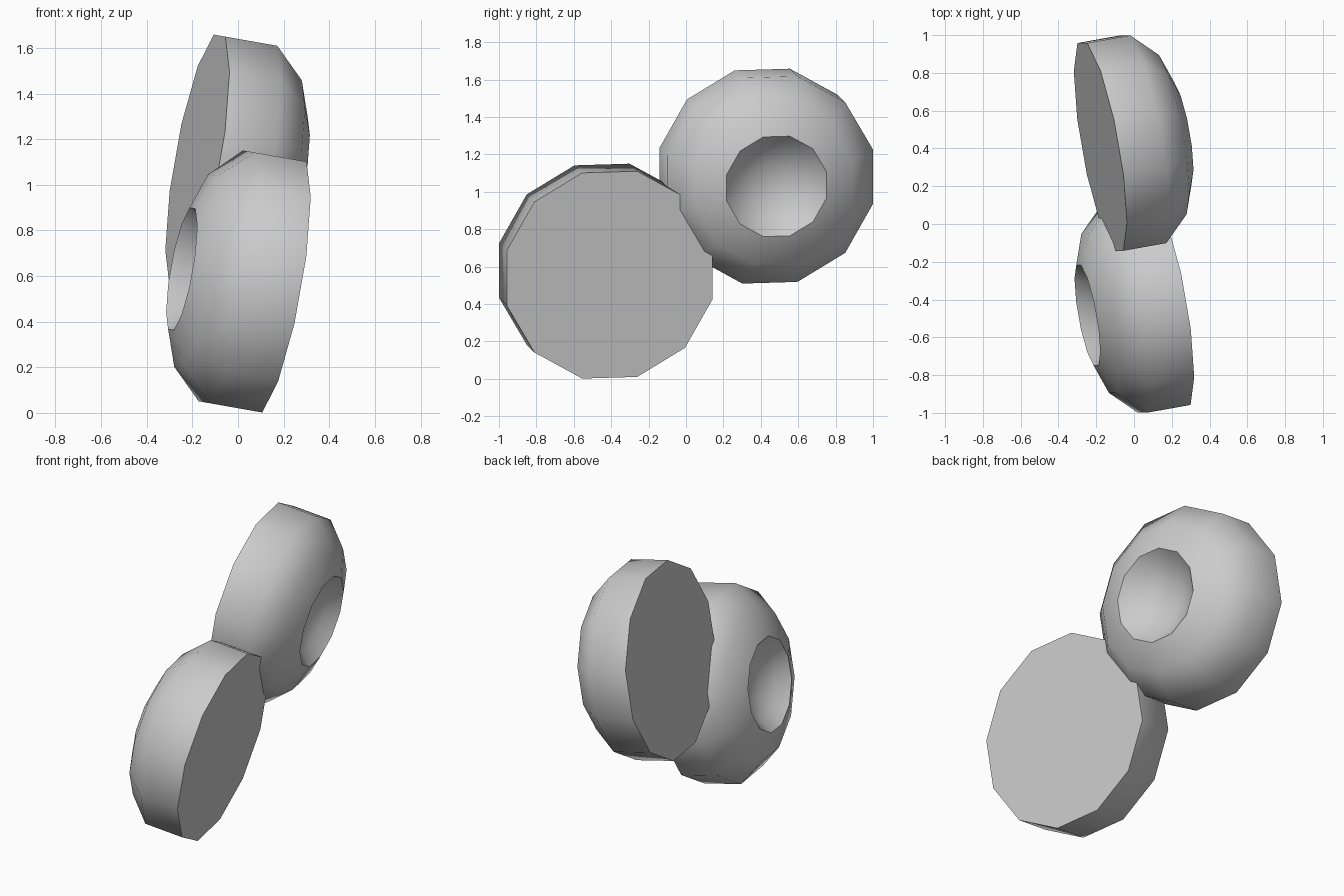
import bpy, bmesh, math
from mathutils import Matrix, Vector

if "Cube" in bpy.data.objects:
    bpy.data.objects.remove(bpy.data.objects["Cube"])

SIDES = 12
# (depth behind the flat face, radius): wall, rounded shoulder, dimple
PROFILE = [(0, .578), (.235, .578), (.375, .443), (.438, .28), (.37, .215), (.32, .11)]
TILT = Matrix.Rotation(math.radians(10), 4, 'Y') @ Matrix.Rotation(math.radians(10), 4, 'Z')


def make_disc(name, matrix):
    bm = bmesh.new()
    rings = []
    for depth, r in PROFILE:
        angles = [math.radians(15 + 360 / SIDES * i) for i in range(SIDES)]
        rings.append([bm.verts.new((-depth, r * math.cos(a), r * math.sin(a))) for a in angles])
    for a, b in zip(rings, rings[1:]):
        for i in range(SIDES):
            j = (i + 1) % SIDES
            bm.faces.new((a[i], a[j], b[j], b[i]))
    # flat face
    bm.faces.new(rings[0])
    # bottom of the dimple
    tip = bm.verts.new((-.305, 0, 0))
    for i in range(SIDES):
        bm.faces.new((rings[-1][i], rings[-1][(i + 1) % SIDES], tip))
    bmesh.ops.recalc_face_normals(bm, faces=bm.faces)
    mesh = bpy.data.meshes.new(name)
    bm.to_mesh(mesh)
    bm.free()
    obj = bpy.data.objects.new(name, mesh)
    bpy.context.collection.objects.link(obj)
    obj.matrix_world = matrix
    bpy.ops.object.select_all(action='DESELECT')
    obj.select_set(True)
    bpy.context.view_layer.objects.active = obj
    bpy.ops.object.shade_smooth_by_angle(angle=math.radians(60))
    return obj


# two overlapping discs facing opposite ways
centre = Vector((.178, -.408, .556))
make_disc("lower_disc", Matrix.Translation(centre) @ TILT)
upper = Vector((-centre.x, -centre.y, 1.66 - centre.z))
make_disc("upper_disc", Matrix.Translation(upper) @ TILT @ Matrix.Rotation(math.pi, 4, 'Z'))
